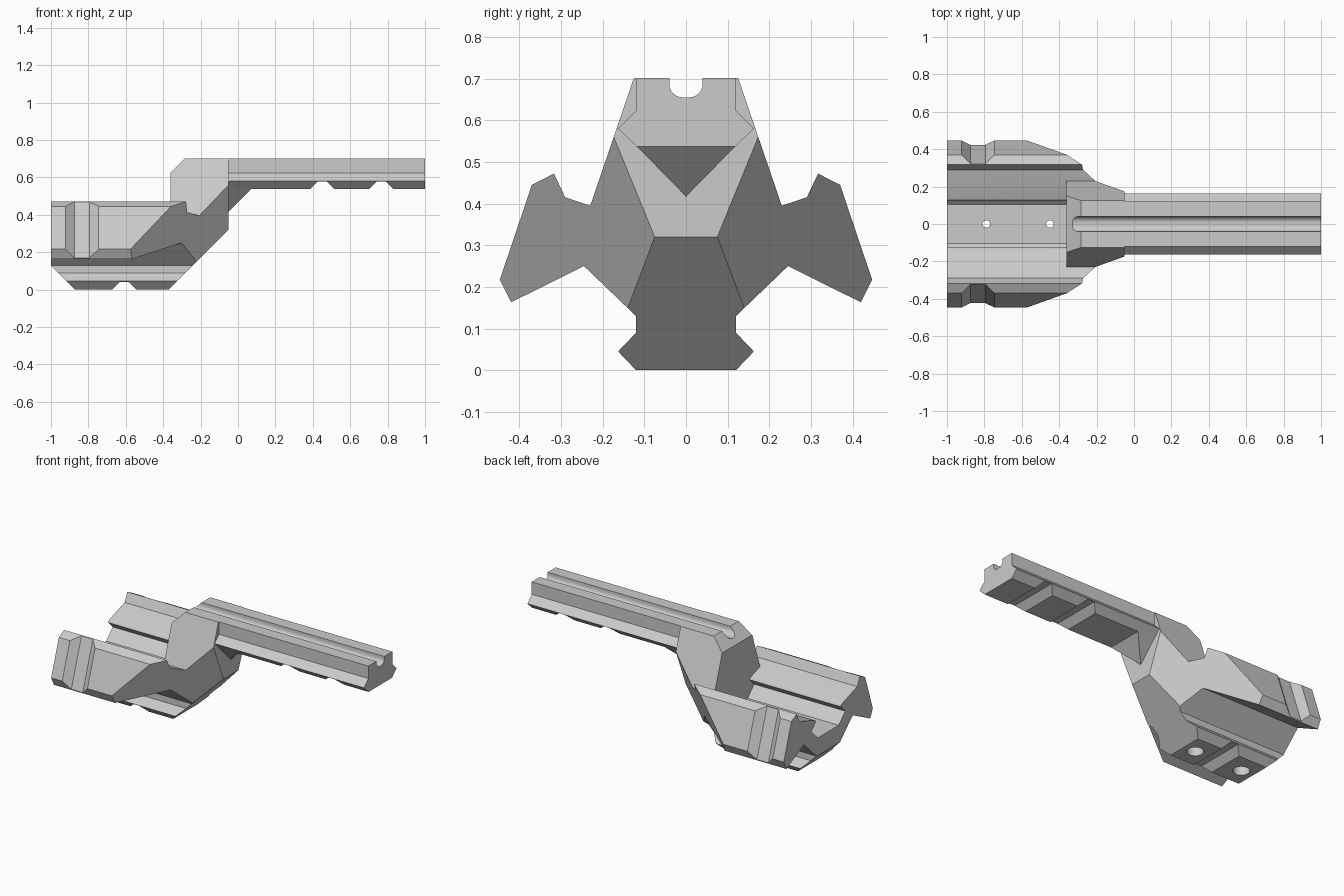
import bpy
import bmesh
import math
from mathutils import Matrix

if "Cube" in bpy.data.objects:
    bpy.data.objects.remove(bpy.data.objects["Cube"], do_unlink=True)

grey = bpy.data.materials.new("plain_grey")
grey.use_nodes = True
COLOUR = (0.6, 0.6, 0.6, 1)
grey.diffuse_color = COLOUR
grey.node_tree.nodes["Principled BSDF"].inputs["Base Color"].default_value = COLOUR


def make(name, bm):
    bmesh.ops.recalc_face_normals(bm, faces=bm.faces)
    mesh = bpy.data.meshes.new(name)
    bm.to_mesh(mesh)
    bm.free()
    mesh.materials.append(grey)
    obj = bpy.data.objects.new(name, mesh)
    bpy.context.collection.objects.link(obj)
    return obj


def extrude(name, start, end):
    """Solid between two matching outlines."""
    bm = bmesh.new()
    a = [bm.verts.new(p) for p in start]
    b = [bm.verts.new(p) for p in end]
    bm.faces.new(a)
    bm.faces.new(b)
    for i in range(len(a)):
        j = (i + 1) % len(a)
        bm.faces.new((a[i], a[j], b[j], b[i]))
    return make(name, bm)


def along_x(name, half, x0, x1):
    """Mirror a half outline in y,z and extrude it along x."""
    full = half + [(-y, z) for y, z in reversed(half)]
    return extrude(name, [(x0, y, z) for y, z in full], [(x1, y, z) for y, z in full])


def across_y(name, outline, width=1):
    """Extrude an outline in x,z across the model."""
    return extrude(name, [(x, -width, z) for x, z in outline],
                   [(x, width, z) for x, z in outline])


def trim(obj, point, normal):
    """Slice away everything on the normal's side of a plane and cap the cut."""
    bm = bmesh.new()
    bm.from_mesh(obj.data)
    bmesh.ops.bisect_plane(bm, geom=bm.verts[:] + bm.edges[:] + bm.faces[:], dist=1e-5,
                           plane_co=point, plane_no=normal, clear_outer=True)
    bmesh.ops.edgeloop_fill(bm, edges=[e for e in bm.edges if e.is_boundary])
    bmesh.ops.recalc_face_normals(bm, faces=bm.faces)
    bm.to_mesh(obj.data)
    bm.free()


def cylinder(x, radius, z0, z1):
    bm = bmesh.new()
    bmesh.ops.create_cone(bm, cap_ends=True, segments=32, radius1=radius,
                          radius2=radius, depth=z1 - z0)
    bm.transform(Matrix.Translation((x, 0, (z0 + z1) / 2)))
    return make("cutter", bm)


def cut(target, tool):
    mod = target.modifiers.new("cut", "BOOLEAN")
    mod.operation = "DIFFERENCE"
    mod.solver = "EXACT"
    mod.object = tool
    bpy.context.view_layer.objects.active = target
    bpy.ops.object.modifier_apply(modifier=mod.name)
    bpy.data.objects.remove(tool, do_unlink=True)


def foot_notch(x, z):
    """Cross notch with sloping sides, opening downwards."""
    return across_y("cutter", [(x - 0.085, z - 0.02), (x - 0.023, z + 0.042),
                               (x + 0.023, z + 0.042), (x + 0.085, z - 0.02)])


def cable_slot():
    """Round-bottomed groove running along the top."""
    r, side = 0.032, 0.008
    arc = [(side + r * math.sin(t), 0.687 - r * math.cos(t))
           for t in (math.radians(15 * i) for i in range(7))]
    return along_x("cutter", arc + [(0.04, 0.8)], -0.6, 1.2)


# Clamp body: foot, arms and undercut channel
body = along_x("clamp_body", [
    (0.12, 0), (0.163, 0.045), (0.12, 0.09), (0.12, 0.13), (0.245, 0.25),
    (0.42, 0.163), (0.447, 0.217), (0.37, 0.445), (0.317, 0.472), (0.29, 0.415),
    (0.145, 0.367), (0.132, 0.361), (0.125, 0.35), (0.17, 0.305), (0.105, 0.24)],
    -1, -0.05)

# Neck filling the channel and rising from it, with a sloped rear top edge
neck = along_x("neck", [(0.1, 0.2), (0.19, 0.3), (0.235, 0.38), (0.125, 0.702)],
               -0.36, -0.05)
trim(neck, (-0.36, 0, 0.625), (-1, 0, 1))

# Slanted flanks and sloped ends
for part in (body, neck):
    for s in (1, -1):
        trim(part, (-0.121, 0, 0), (0.79, s, -0.41))
    trim(part, (-0.05, 0, 0.32), (1, 0, -1))
trim(body, (-0.872, 0, 0), (-1, 0, -1))

# Finger grooves in the outer arm faces
for s in (1, -1):
    ends = []
    for z in (0.05, 0.6):
        face = 0.447 + (0.217 - z) * 0.338
        ends.append([(x, s * (face + d), z) for x, d in
                     ((-0.965, 0.036), (-0.875, -0.04), (-0.795, -0.04), (-0.7, 0.036))])
    cut(body, extrude("cutter", *ends))

# Foot notch and screw holes
cut(body, foot_notch(-0.607, 0))
for x in (-0.79, -0.45):
    cut(body, cylinder(x, 0.02, -0.1, 0.45))
    cut(body, cylinder(x, 0.048, -0.1, 0.17))

# Long top rail with cross notches beneath
rail = along_x("top_rail", [(0.118, 0.537), (0.163, 0.58), (0.12, 0.623), (0.12, 0.702)],
               -0.05, 1)
for x in (0.45, 0.765):
    cut(rail, foot_notch(x, 0.537))

# Groove along the top of neck and rail
for part in (neck, rail):
    cut(part, cable_slot())

# Tapered gusset where the rail leaves the neck
bm = bmesh.new()
for p in ((-0.05, 0, 0.417), (-0.05, 0.118, 0.537), (-0.05, -0.118, 0.537),
          (0.07, 0.118, 0.537), (0.07, -0.118, 0.537)):
    bm.verts.new(p)
bmesh.ops.convex_hull(bm, input=bm.verts)
make("rail_gusset", bm)

# Smooth only the rounded grooves and holes
for obj in (body, neck, rail):
    bpy.ops.object.select_all(action="DESELECT")
    obj.select_set(True)
    bpy.context.view_layer.objects.active = obj
    bpy.ops.object.shade_smooth_by_angle(angle=math.radians(25))
